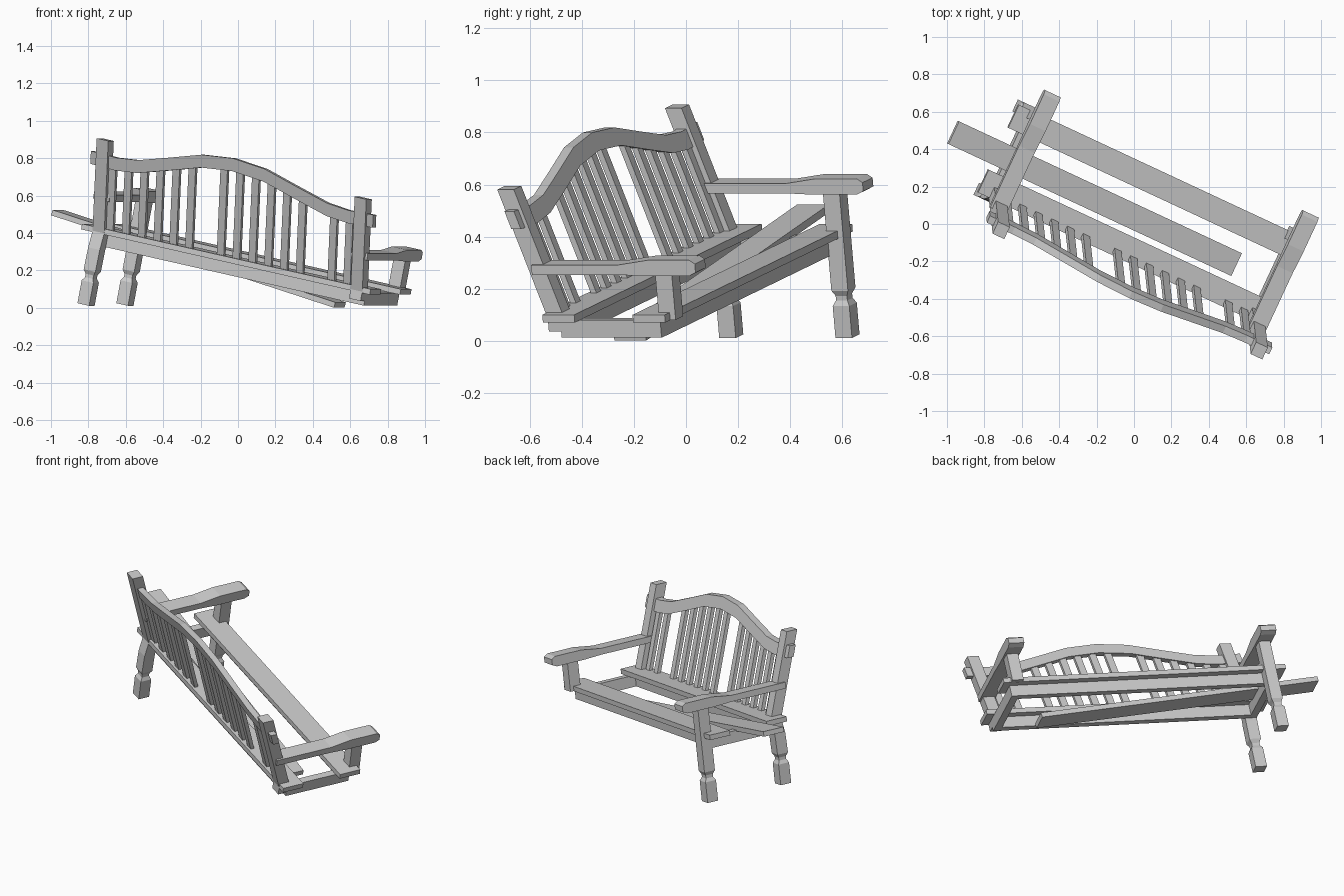
import bpy, bmesh
from math import radians, tan
from mathutils import Matrix, Vector

if "Cube" in bpy.data.objects:
    bpy.data.objects.remove(bpy.data.objects["Cube"])

# The collapsed bench is built upright in its own frame (x length, y seat depth, z up),
# then tilted onto its broken end and turned.
TILT = Matrix.Rotation(radians(-25), 4, 'Z') @ Matrix.Rotation(radians(11.6), 4, 'Y')


def finish(name, bm, local=Matrix()):
    bmesh.ops.recalc_face_normals(bm, faces=bm.faces)
    me = bpy.data.meshes.new(name)
    bm.to_mesh(me)
    bm.free()
    ob = bpy.data.objects.new(name, me)
    bpy.context.collection.objects.link(ob)
    ob.matrix_world = TILT @ local
    return ob


def box(name, x, y, z, local=Matrix()):
    bm = bmesh.new()
    size = Matrix.Diagonal((x[1] - x[0], y[1] - y[0], z[1] - z[0], 1))
    mid = Matrix.Translation((sum(x) / 2, sum(y) / 2, sum(z) / 2))
    bmesh.ops.create_cube(bm, size=1, matrix=mid @ size)
    return finish(name, bm, local)


def loft(name, x, rings, hx=None):
    """Square-section post through rings of (y, z, half width)."""
    bm = bmesh.new()
    loops = []
    for y, z, h in rings:
        a = hx or h
        loops.append([bm.verts.new((x + i * a, y + j * h, z))
                      for i, j in ((-1, -1), (1, -1), (1, 1), (-1, 1))])
    for p, q in zip(loops, loops[1:]):
        for i in range(4):
            bm.faces.new((p[i], p[(i + 1) % 4], q[(i + 1) % 4], q[i]))
    bm.faces.new(loops[0])
    bm.faces.new(loops[-1])
    return finish(name, bm)


def prism(name, pts, offset):
    """Closed outline pushed along an offset."""
    bm = bmesh.new()
    face = bm.faces.new([bm.verts.new(p) for p in pts])
    ext = bmesh.ops.extrude_face_region(bm, geom=[face])['geom']
    bmesh.ops.translate(bm, vec=Vector(offset),
                        verts=[v for v in ext if isinstance(v, bmesh.types.BMVert)])
    return finish(name, bm)


def lean(z):
    """Depth of the reclined back at height z."""
    return -0.168 - 0.33 * (z - 0.26)


LEFT, RIGHT, MID = -0.797, 0.757, -0.02
H = 0.035


def foot(y):
    return [(y, -0.145, H), (y, -0.02, H), (y, 0.0, 0.024), (y, 0.018, 0.024), (y, 0.04, H)]


# Posts and front legs: the right pair has lost its feet
back_top = [(lean(0.25), 0.25, H), (lean(0.755), 0.755, H)]
loft("left_back_post", LEFT, foot(-0.186) + [(-0.182, 0.16, H)] + back_top)
loft("right_back_post", RIGHT, [(-0.165, 0.2, H)] + back_top)
loft("left_front_leg", LEFT, foot(0.306) + [(0.306, 0.43, H)])
loft("right_front_leg", RIGHT, [(0.306, 0.245, H), (0.306, 0.43, H)])

# Armrests with raised, rounded front ends
arm = [(-0.245, 0.424), (0.12, 0.424), (0.23, 0.419), (0.42, 0.419), (0.448, 0.432),
       (0.448, 0.466), (0.425, 0.481), (0.25, 0.481), (0.12, 0.462), (-0.245, 0.462)]
for side, x in (("left", LEFT), ("right", RIGHT)):
    prism(side + "_armrest", [(x - 0.047, y, z) for y, z in arm], (0.094, 0, 0))

# Seat frame
rail_z = (0.175, 0.244)
box("back_seat_rail", (LEFT, RIGHT + H), (-0.148, -0.108), rail_z)
box("front_seat_rail", (LEFT, RIGHT + H), (0.235, 0.275), rail_z)
box("left_seat_rail", (LEFT - H, LEFT + 0.01), (-0.148, 0.275), rail_z)
box("right_seat_rail", (RIGHT - 0.01, RIGHT + H), (-0.148, 0.275), rail_z)

# Seat boards, the middle one slipped loose
box("back_seat_board", (-0.90, 0.838), (-0.2, -0.065), (0.244, 0.274))
box("front_seat_board", (-0.90, 0.838), (0.182, 0.318), (0.244, 0.274))
box("loose_seat_board", (-0.87, 0.87), (-0.067, 0.067), (-0.015, 0.015),
    Matrix.Translation((-0.297, 0.035, 0.207)) @ Matrix.Rotation(radians(4.9), 4, 'Y'))

# Crest rail: symmetric wavy top edge, ends pass through the posts
half = [(0, 0.812), (0.19, 0.793), (0.38, 0.738), (0.57, 0.685), (0.70, 0.672), (0.85, 0.678)]
top = [(MID - d, z) for d, z in reversed(half)] + [(MID + d, z) for d, z in half[1:]]
outline = top + [(x, z - 0.07) for x, z in reversed(top)]
prism("crest_rail", [(x, lean(z) - 0.02, z) for x, z in outline], (0, 0.04, 0))


def crest_height(x):
    d = abs(x - MID)
    for (a, za), (b, zb) in zip(half, half[1:]):
        if d <= b:
            return za + (zb - za) * (d - a) / (b - a)


# Back slats, two of them missing
for i in range(16):
    if i in (6, 13):
        continue
    x = -0.742 + i * 0.0952
    z = crest_height(x) - 0.04
    loft(f"back_slat_{i + 1}", x, [(lean(0.26), 0.26, 0.012), (lean(z), z, 0.012)], 0.021)
